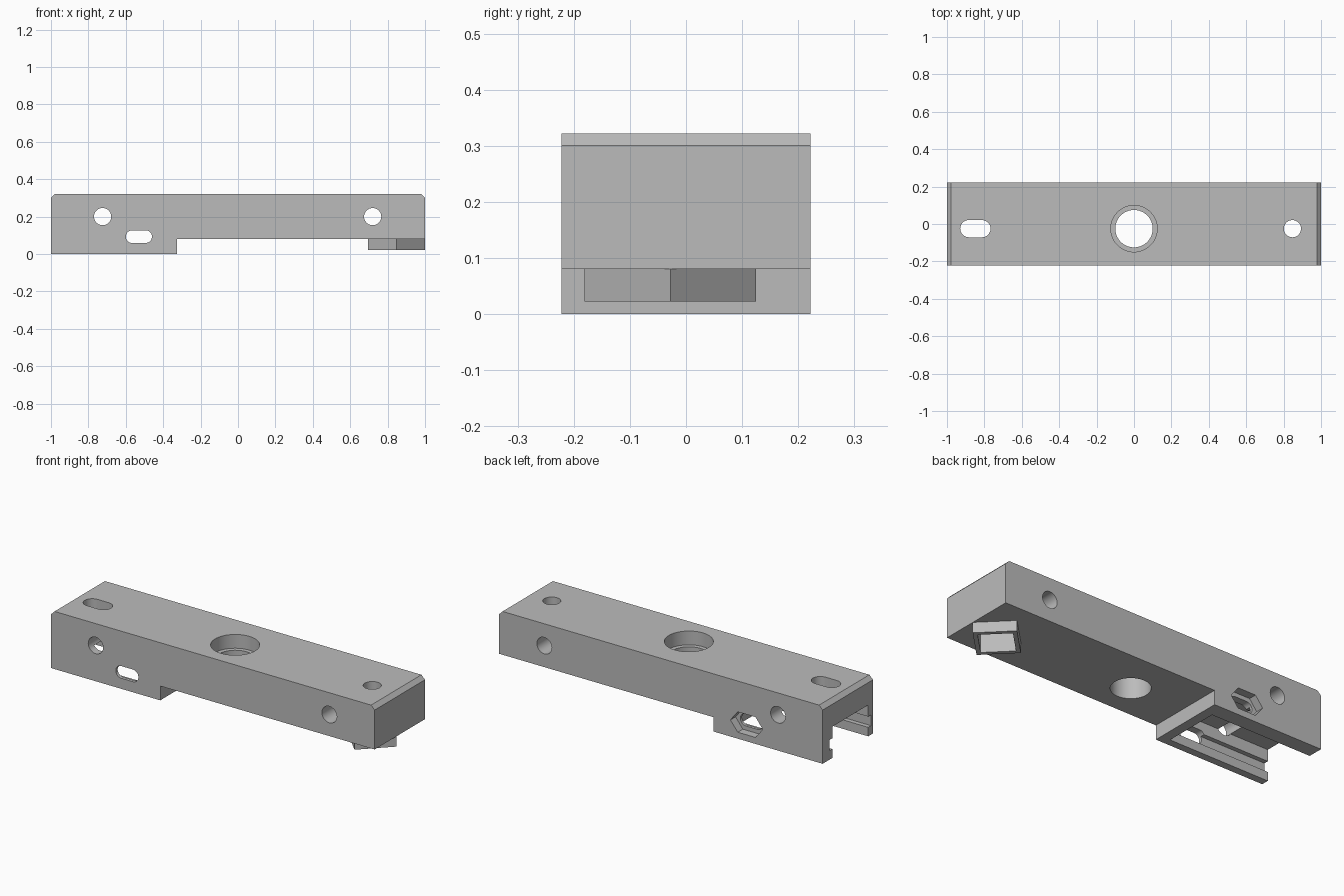
import bpy, bmesh, math
from mathutils import Vector

if "Cube" in bpy.data.objects:
    bpy.data.objects.remove(bpy.data.objects["Cube"])

grey = bpy.data.materials.new("plain grey")
grey.use_nodes = True
colour = (0.5, 0.5, 0.5, 1)
grey.diffuse_color = colour
grey.node_tree.nodes["Principled BSDF"].inputs["Base Color"].default_value = colour

AXES = {
    "x": lambda a, b, d: Vector((d, a, b)),   # profile in (y, z)
    "y": lambda a, b, d: Vector((a, d, b)),   # profile in (x, z)
    "z": lambda a, b, d: Vector((a, b, d)),   # profile in (x, y)
}


def prism(name, profile, axis, start, end):
    """Extrude a flat outline along an axis."""
    bm = bmesh.new()
    place = AXES[axis]
    low = [bm.verts.new(place(a, b, start)) for a, b in profile]
    high = [bm.verts.new(place(a, b, end)) for a, b in profile]
    bm.faces.new(low)
    bm.faces.new(high)
    n = len(profile)
    for i in range(n):
        j = (i + 1) % n
        bm.faces.new((low[i], low[j], high[j], high[i]))
    bmesh.ops.recalc_face_normals(bm, faces=bm.faces)
    mesh = bpy.data.meshes.new(name)
    bm.to_mesh(mesh)
    bm.free()
    mesh.materials.append(grey)
    obj = bpy.data.objects.new(name, mesh)
    bpy.context.scene.collection.objects.link(obj)
    return obj


def rounded(cx, cy, radius, half=0.0, steps=40):
    """Circle outline, stretched into a slot when half is above zero."""
    points = []
    for side in (1, -1):
        for i in range(steps // 2 + (1 if half else 0)):
            t = math.pi * (i / (steps // 2) - 0.5 * side)
            points.append((cx + side * half + radius * math.cos(t), cy + radius * math.sin(t)))
    return points


def diamond(cx, cy, r):
    return [(cx + r, cy), (cx, cy + r), (cx - r, cy), (cx, cy - r)]


def cut(target, cutters):
    """Subtract each cutter and bake the result."""
    for c in cutters:
        mod = target.modifiers.new("cut", "BOOLEAN")
        mod.operation = "DIFFERENCE"
        mod.solver = "EXACT"
        mod.object = c
    bpy.context.view_layer.update()
    graph = bpy.context.evaluated_depsgraph_get()
    mesh = bpy.data.meshes.new_from_object(target.evaluated_get(graph))
    target.modifiers.clear()
    target.data = mesh


W = 0.222      # half depth of the body
MID = -0.025   # centre line of the vertical holes

# Bar with chamfered top ends and a deeper clamp block at one end
body = prism("body", [(-1, 0), (-0.325, 0), (-0.325, 0.08), (1, 0.08), (1, 0.3),
                      (0.978, 0.322), (-0.978, 0.322), (-1, 0.3)], "y", -W, W)

# Square foot turned by an eighth of a turn
foot = prism("square_foot", diamond(0.847, -0.028, 0.153), "z", 0.022, 0.08)

# Rail channel with a groove along each wall
left, right, roof, groove = -0.18, 0.137, 0.175, 0.025
channel = prism("channel_cutter", [
    (left, -0.1), (right, -0.1), (right, 0.05), (right + groove, 0.05),
    (right + groove, 0.11), (right, 0.11), (right, roof), (left, roof),
    (left, 0.11), (left - groove, 0.11), (left - groove, 0.05), (left, 0.05)],
    "x", -1.1, -0.38)

# Holes, slots and nut pockets
sx, sz = -0.53, 0.093
hexagon = [(sx - 0.1, sz), (sx - 0.055, sz - 0.057), (sx + 0.055, sz - 0.057),
           (sx + 0.1, sz), (sx + 0.055, sz + 0.057), (sx - 0.055, sz + 0.057)]
pocket = prism("foot_pocket_cutter", diamond(0.847, -0.028, 0.122), "z", -0.1, 0.17)
cutters = [
    channel,
    pocket,
    prism("centre_hole_cutter", rounded(0, MID, 0.1, steps=64), "z", -0.1, 0.5),
    prism("counterbore_cutter", rounded(0, MID, 0.124, steps=64), "z", 0.245, 0.5),
    prism("top_hole_cutter", rounded(0.847, MID, 0.046), "z", 0.1, 0.5),
    prism("top_slot_cutter", rounded(-0.848, MID, 0.046, 0.035), "z", 0.1, 0.5),
    prism("clamp_slot_cutter", rounded(sx, sz, 0.034, 0.036), "y", -0.5, 0.5),
    prism("nut_pocket_cutter", hexagon, "y", W - 0.045, 0.5),
]
for x in (-0.724, 0.72):
    cutters.append(prism("cross_hole_cutter", rounded(x, 0.2, 0.046), "y", -0.5, 0.5))

cut(body, cutters)
cut(foot, [pocket])
for c in cutters:
    bpy.data.objects.remove(c)

# Smooth the hole walls, keep the edges sharp
for obj in (body, foot):
    bpy.ops.object.select_all(action="DESELECT")
    obj.select_set(True)
    bpy.context.view_layer.objects.active = obj
    bpy.ops.object.shade_smooth_by_angle(angle=math.radians(25))
